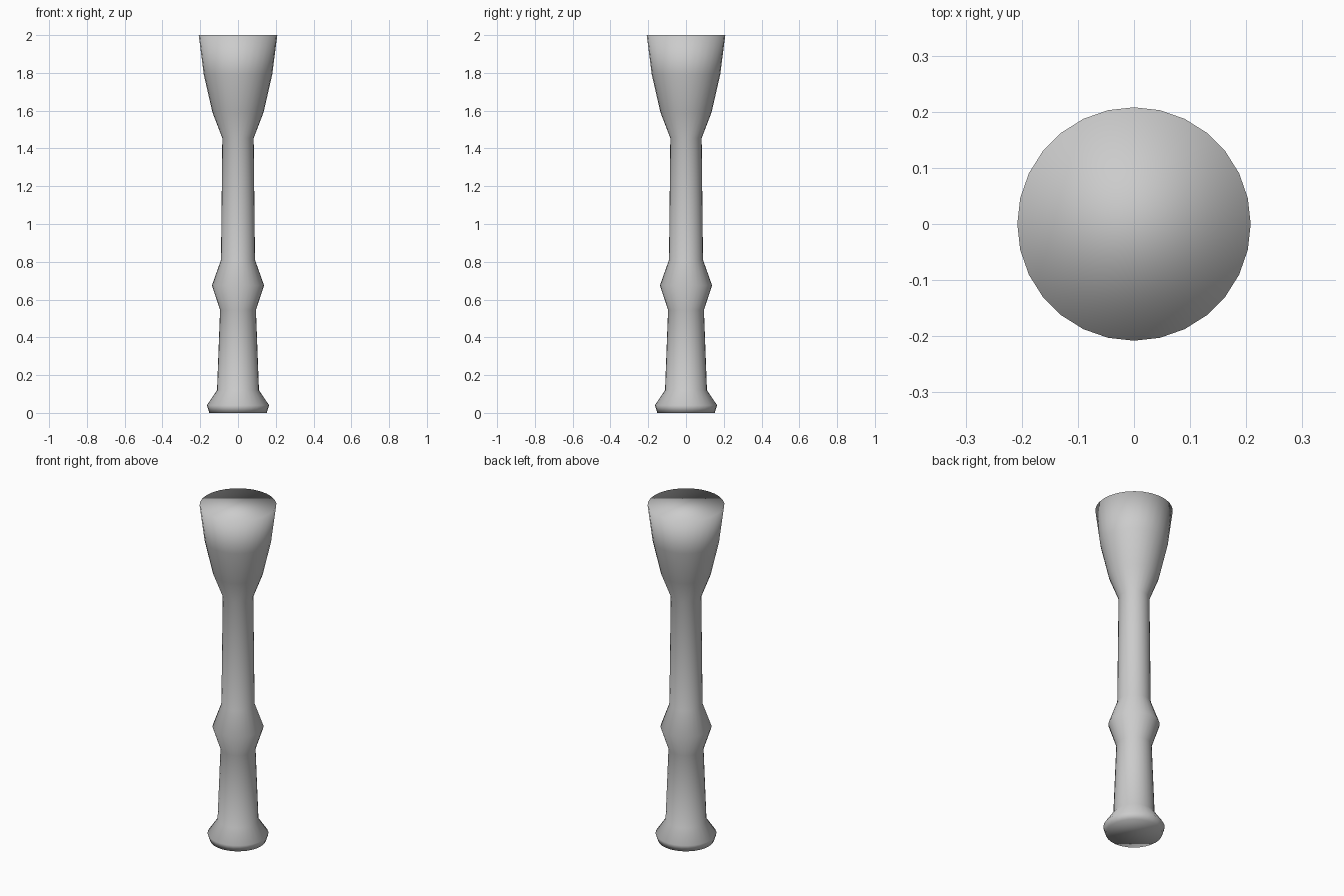
import bpy
import bmesh
from math import cos, sin, tau

cube = bpy.data.objects.get("Cube")
if cube:
    bpy.data.objects.remove(cube, do_unlink=True)

SIDES = 28

# One grey for the whole turned body
grey = bpy.data.materials.new("plain_grey")
grey.use_nodes = True
colour = (0.6, 0.6, 0.6, 1)
grey.diffuse_color = colour
grey.node_tree.nodes["Principled BSDF"].inputs["Base Color"].default_value = colour

# Profile from bottom to top: (radius, height)
foot = [(0.152, 0), (0.165, 0.04), (0.111, 0.12)]
knob = [(0.095, 0.545), (0.138, 0.675), (0.09, 0.81)]
flared_head = [(0.083, 1.455), (0.135, 1.59), (0.181, 1.79), (0.208, 2)]


def turned(name, profile, material):
    """Revolve a profile around z and close both ends with flat caps."""
    bm = bmesh.new()
    angles = [tau * i / SIDES for i in range(SIDES)]
    rings = [[bm.verts.new((r * cos(a), r * sin(a), z)) for a in angles]
             for r, z in profile]
    for low, high in zip(rings, rings[1:]):
        for i in range(SIDES):
            j = (i + 1) % SIDES
            bm.faces.new((low[i], low[j], high[j], high[i]))
    bm.faces.new(rings[0][::-1])
    bm.faces.new(rings[-1])
    for face in bm.faces:
        face.smooth = True
    mesh = bpy.data.meshes.new(name)
    bm.to_mesh(mesh)
    bm.free()
    mesh.materials.append(material)
    obj = bpy.data.objects.new(name, mesh)
    bpy.context.collection.objects.link(obj)
    return obj


turned("turned_post", foot + knob + flared_head, grey)
